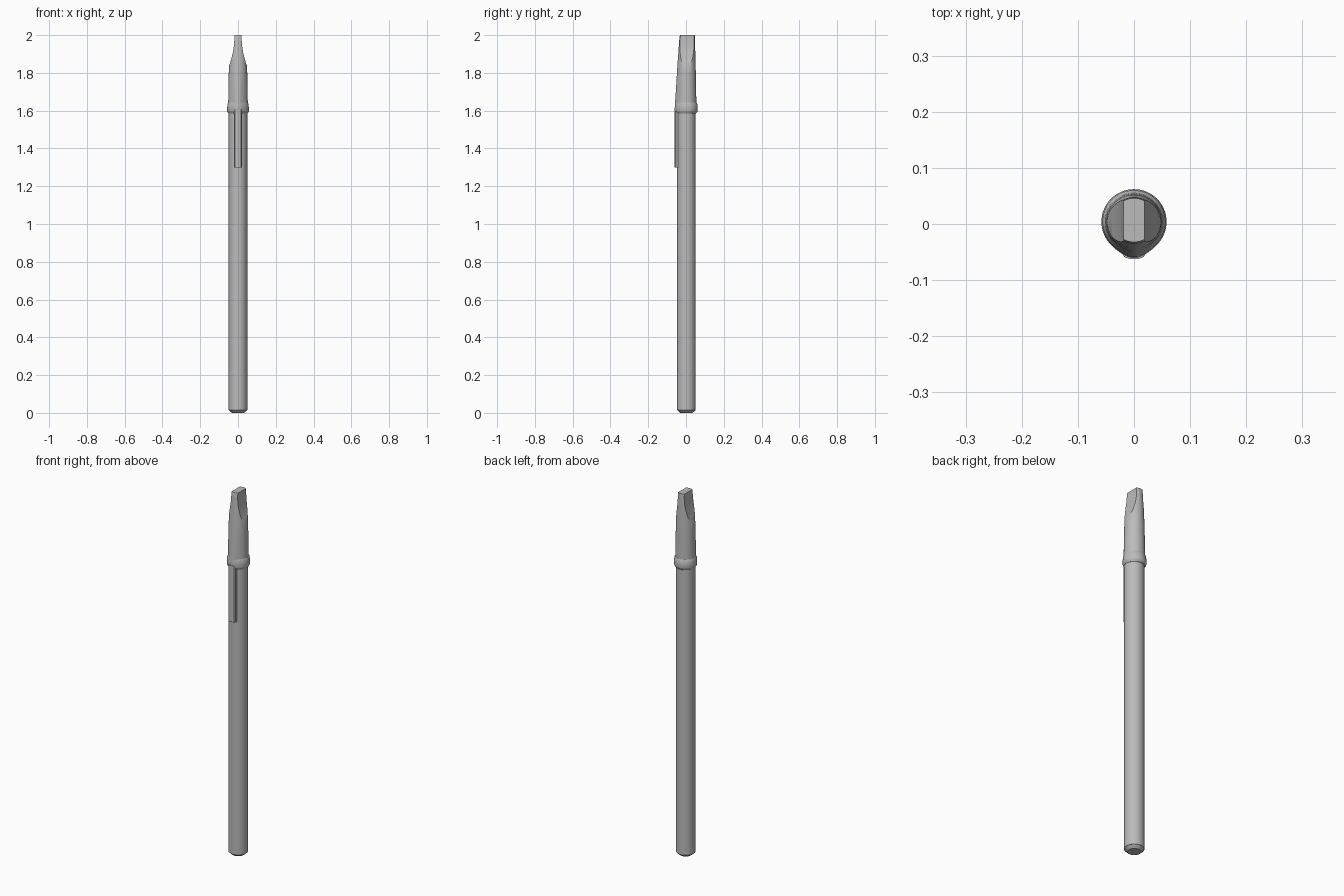
import bpy, bmesh, math

cube = bpy.data.objects.get("Cube")
if cube:
    bpy.data.objects.remove(cube)

grey = bpy.data.materials.new("plastic grey")
grey.use_nodes = True
COLOUR = (0.5, 0.5, 0.5, 1)
grey.diffuse_color = COLOUR
grey.node_tree.nodes["Principled BSDF"].inputs["Base Color"].default_value = COLOUR


def make_object(name, bm):
    bmesh.ops.recalc_face_normals(bm, faces=bm.faces)
    mesh = bpy.data.meshes.new(name)
    bm.to_mesh(mesh)
    bm.free()
    obj = bpy.data.objects.new(name, mesh)
    bpy.context.collection.objects.link(obj)
    mesh.materials.append(grey)
    return obj


def activate(obj):
    bpy.ops.object.select_all(action="DESELECT")
    obj.select_set(True)
    bpy.context.view_layer.objects.active = obj


def smooth(obj):
    activate(obj)
    bpy.ops.object.shade_smooth_by_angle(angle=math.radians(32))


def loft(name, sections, sides=64):
    """Skin rings given as (z, radius, centre y, front bulge)."""
    bm = bmesh.new()
    rings = []
    for z, radius, cy, bulge in sections:
        ring = []
        for i in range(sides):
            a = math.tau * i / sides - math.pi
            r = radius + bulge * math.exp(-(a / 0.4) ** 2)
            ring.append(bm.verts.new((r * math.sin(a), cy - r * math.cos(a), z)))
        rings.append(ring)
    for low, high in zip(rings, rings[1:]):
        for i in range(sides):
            j = (i + 1) % sides
            bm.faces.new((low[i], low[j], high[j], high[i]))
    bm.faces.new(rings[0])
    bm.faces.new(rings[-1])
    return make_object(name, bm)


def prism(name, outline, place, depth):
    """Extrude a closed outline along a vector."""
    bm = bmesh.new()
    face = bm.faces.new([bm.verts.new(place(*p)) for p in outline])
    new = bmesh.ops.extrude_face_region(bm, geom=[face])["geom"]
    bmesh.ops.translate(bm, vec=depth, verts=[g for g in new if isinstance(g, bmesh.types.BMVert)])
    return make_object(name, bm)


# Barrel with a chamfered end plug
smooth(loft("barrel", [(0.015, 0.049, 0.002, 0), (1.62, 0.049, 0.002, 0)]))
smooth(loft("end_plug", [(0, 0.032, 0.002, 0), (0.004, 0.037, 0.002, 0),
                         (0.016, 0.049, 0.002, 0), (0.02, 0.049, 0.002, 0)]))

# Collar at the mouth of the cap
smooth(loft("collar", [(1.585, 0.05, 0.003, 0), (1.594, 0.056, 0.004, 0.006),
                       (1.6, 0.058, 0.004, 0.007), (1.635, 0.056, 0.004, 0.006),
                       (1.643, 0.052, 0.003, 0.007)]))

# Cap body, tapering and losing its front ridge towards the tip
cap = loft("cap", [(1.63, 0.052, 0.003, 0.01), (1.72, 0.0505, 0.003, 0.005),
                   (1.80, 0.049, 0.003, 0.002), (1.86, 0.047, 0.003, 0),
                   (1.97, 0.042, 0.006, 0), (1.99, 0.041, 0.006, 0),
                   (2.0, 0.039, 0.007, 0)])

# Concave scoops that pinch the tip into a flat blade
scoop = [(0.019, 2.05), (0.019, 1.98), (0.022, 1.94), (0.027, 1.91),
         (0.035, 1.875), (0.043, 1.85), (0.055, 1.82), (0.1, 1.82), (0.1, 2.05)]
for side, label in ((1, "left"), (-1, "right")):
    cutter = prism("scoop_cutter_" + label, scoop,
                   lambda x, z: (side * x, -0.1, z), (0, 0.2, 0))
    activate(cap)
    cut = cap.modifiers.new("scoop", "BOOLEAN")
    cut.operation = "DIFFERENCE"
    cut.solver = "EXACT"
    cut.object = cutter
    bpy.ops.object.modifier_apply(modifier=cut.name)
    bpy.data.objects.remove(cutter)
smooth(cap)

# Pocket clip with a rounded front, running down from the cap
half = [(0.022, -0.038), (0.022, -0.052), (0.017, -0.059), (0.009, -0.062)]
outline = half + [(-x, y) for x, y in reversed(half)]
smooth(prism("pocket_clip", outline, lambda x, y: (x, y, 1.3), (0, 0, 0.31)))
